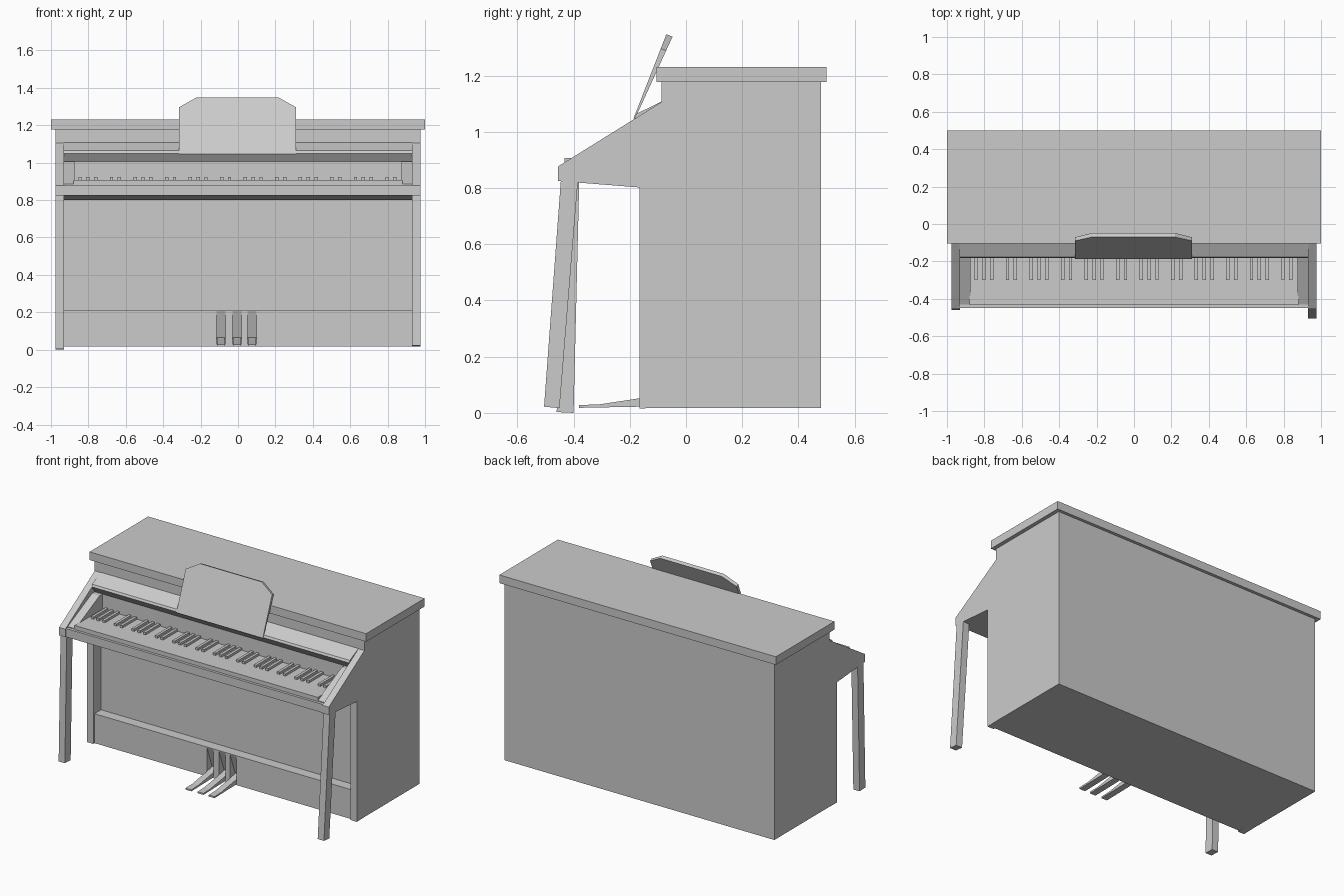
import bpy, bmesh

if "Cube" in bpy.data.objects:
    bpy.data.objects.remove(bpy.data.objects["Cube"])


def extrude(name, pts, a, b, axis='x'):
    """Extrude a profile: (y, z) points along x, or (x, y) points along z."""
    bm = bmesh.new()
    def place(p, t):
        return (t, p[0], p[1]) if axis == 'x' else (p[0], p[1], t)
    lo = [bm.verts.new(place(p, a)) for p in pts]
    hi = [bm.verts.new(place(p, b)) for p in pts]
    bm.faces.new(lo)
    bm.faces.new(hi[::-1])
    n = len(pts)
    for i in range(n):
        bm.faces.new((lo[i], hi[i], hi[(i + 1) % n], lo[(i + 1) % n]))
    bmesh.ops.recalc_face_normals(bm, faces=bm.faces[:])
    me = bpy.data.meshes.new(name)
    bm.to_mesh(me)
    bm.free()
    ob = bpy.data.objects.new(name, me)
    bpy.context.collection.objects.link(ob)
    return ob


def box(name, x0, x1, y0, y1, z0, z1):
    return extrude(name, [(y0, z0), (y1, z0), (y1, z1), (y0, z1)], x0, x1)


# Cabinet and lid
box("cabinet", -0.975, 0.975, -0.087, 0.48, 0.018, 1.18)
box("lid", -1, 1, -0.105, 0.5, 1.177, 1.23)

# Side cheeks with columns, and sloped blocks at the ends of the keyboard
cheek = [(-0.08, 0.018), (-0.08, 1.108), (-0.087, 1.106), (-0.455, 0.877),
         (-0.455, 0.825), (-0.165, 0.802), (-0.165, 0.016)]
block = [(-0.43, 0.875), (-0.43, 0.885), (-0.18, 1.005), (-0.12, 1.005), (-0.12, 0.875)]
for side, s in (("left", -1), ("right", 1)):
    extrude("cheek_" + side, cheek, s * 0.93, s * 0.975)
    extrude("key_block_" + side, block, s * 0.875, s * 0.932)

# Legs, the right one splayed further forward
extrude("front_leg_left", [(-0.44, 0.83), (-0.38, 0.82), (-0.40, 0), (-0.46, 0.003)], -0.975, -0.93)
extrude("front_leg_right", [(-0.445, 0.83), (-0.385, 0.82), (-0.45, 0.017), (-0.505, 0.022)], 0.93, 0.975)

# Key bed, shelf over the keys
extrude("key_bed", [(-0.45, 0.825), (-0.45, 0.88), (-0.085, 0.88), (-0.085, 0.80),
                    (-0.165, 0.802)], -0.932, 0.932)
extrude("shelf", [(-0.183, 1.05), (-0.176, 1.064), (-0.085, 1.109), (-0.085, 0.875),
                  (-0.15, 0.875), (-0.15, 1.005)], -0.932, 0.932)

# Keys
box("white_keys", -0.88, 0.88, -0.433, -0.14, 0.875, 0.907)
for i in range(42):
    if i % 7 not in (3, 6):
        x = -0.845 + i * 0.0421
        box("black_key", x - 0.009, x + 0.009, -0.30, -0.14, 0.90, 0.922)

# Music stand: wedge-shaped panel with clipped top corners
stand = [(-0.315, 0), (0.31, 0), (0.31, 0.83), (0.22, 1), (-0.225, 1), (-0.315, 0.83)]
ob = extrude("music_stand", stand, 0, 1, 'z')
for v in ob.data.vertices:
    x, t, k = v.co
    thick = 0.005 + 0.017 * t
    v.co = (x, -0.187 + 0.117 * t + k * thick, 1.047 + 0.3 * t - k * thick * 0.4)
bm = bmesh.new()
bm.from_mesh(ob.data)
bmesh.ops.recalc_face_normals(bm, faces=bm.faces[:])
bm.to_mesh(ob.data)
bm.free()

# Lower board with pedal slots
board = box("lower_board", -0.932, 0.932, -0.155, -0.08, 0.018, 0.21)
pedal = [(-0.38, 0.018), (-0.38, 0.028), (-0.31, 0.03), (-0.165, 0.052),
         (-0.085, 0.068), (-0.085, 0.04), (-0.17, 0.022)]
for x in (-0.092, -0.005, 0.075):
    cut = extrude("slot_cutter", [(-0.17, 0.03), (-0.17, 0.206), (-0.155, 0.206), (-0.09, 0.03)],
                  x - 0.024, x + 0.024)
    cut.hide_render = True
    cut.hide_viewport = True
    mod = board.modifiers.new("slot", 'BOOLEAN')
    mod.operation = 'DIFFERENCE'
    mod.solver = 'EXACT'
    mod.object = cut
    extrude("pedal", pedal, x - 0.021, x + 0.021)
